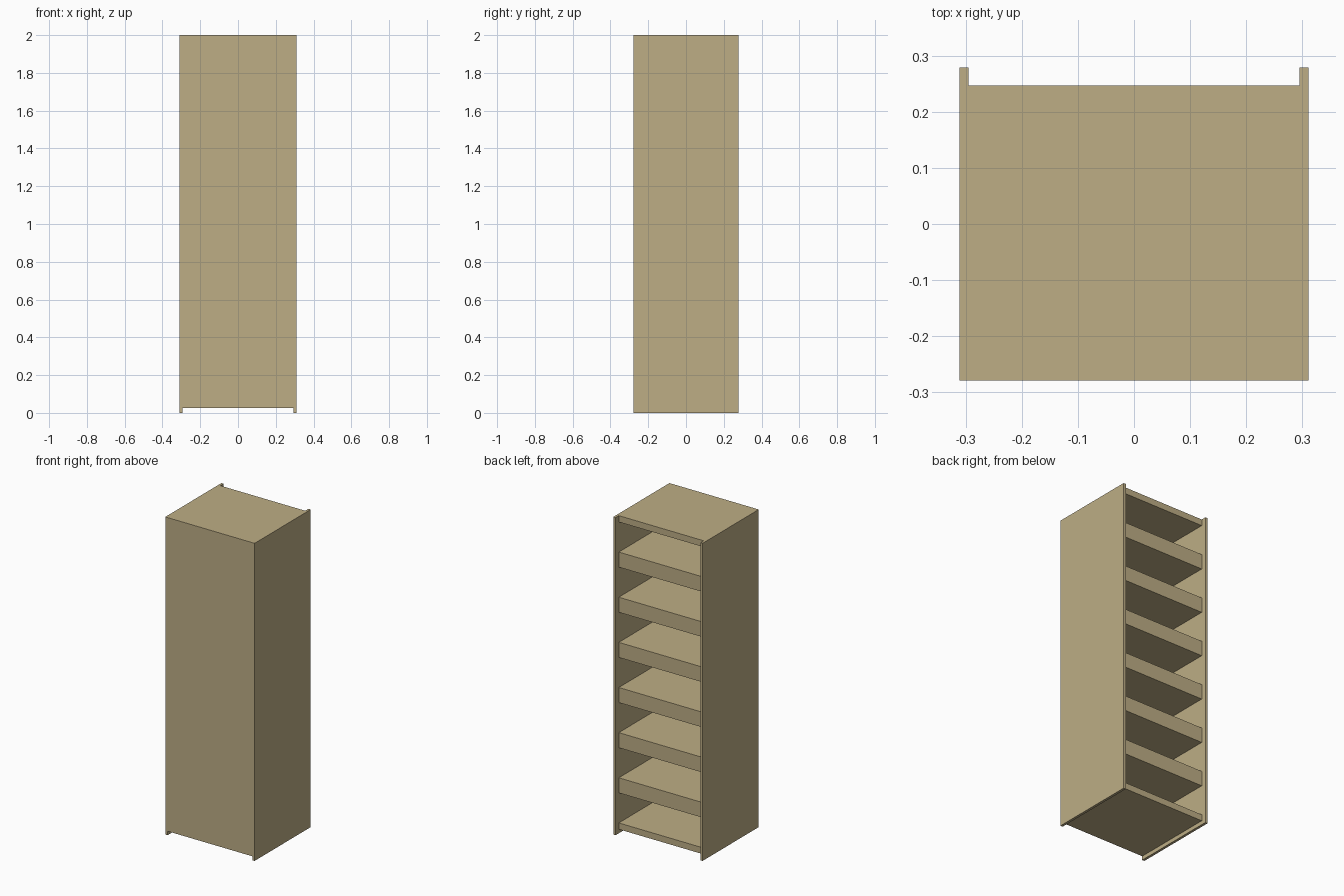
import bpy

default = bpy.data.objects.get("Cube")
if default:
    bpy.data.objects.remove(default, do_unlink=True)

# Single tan wood colour
wood = bpy.data.materials.new("tan_wood")
wood.use_nodes = True
tan = (0.51, 0.42, 0.235, 1)
wood.diffuse_color = tan
wood.node_tree.nodes["Principled BSDF"].inputs["Base Color"].default_value = tan


def board(name, x, y, z):
    """Flat board spanning the given (low, high) ranges."""
    spans = (x, y, z)
    bpy.ops.mesh.primitive_cube_add(size=1, location=[(a + b) / 2 for a, b in spans])
    obj = bpy.context.object
    obj.name = name
    obj.scale = [b - a for a, b in spans]
    bpy.ops.object.transform_apply(location=False, rotation=False, scale=True)
    obj.data.materials.append(wood)
    return obj


HALF_W, PANEL = 0.311, 0.016
FRONT, BACK, SHELF_BACK = -0.279, 0.279, 0.247
BASE, TOP = 0.025, 2.0
SHELVES, SHELF, CAP = 6, 0.095, 0.04
INNER = HALF_W - PANEL
inside = (-INNER, INNER)
depth = (FRONT + PANEL, SHELF_BACK)

# Side panels reach the floor and stick out at the back
for name, side in (("left_side", 1), ("right_side", -1)):
    board(name, sorted((side * INNER, side * HALF_W)), (FRONT, BACK), (0, TOP))

# Closed front, top and bottom
board("front_panel", inside, (FRONT, FRONT + PANEL), (BASE, TOP))
board("top_panel", inside, depth, (TOP - CAP, TOP))
board("bottom_panel", inside, depth, (BASE, BASE + CAP))

# Evenly spaced thick shelves
gap = (TOP - BASE - 2 * CAP - SHELVES * SHELF) / (SHELVES + 1)
for i in range(SHELVES):
    low = BASE + CAP + gap + i * (gap + SHELF)
    board(f"shelf_{i + 1}", inside, depth, (low, low + SHELF))
